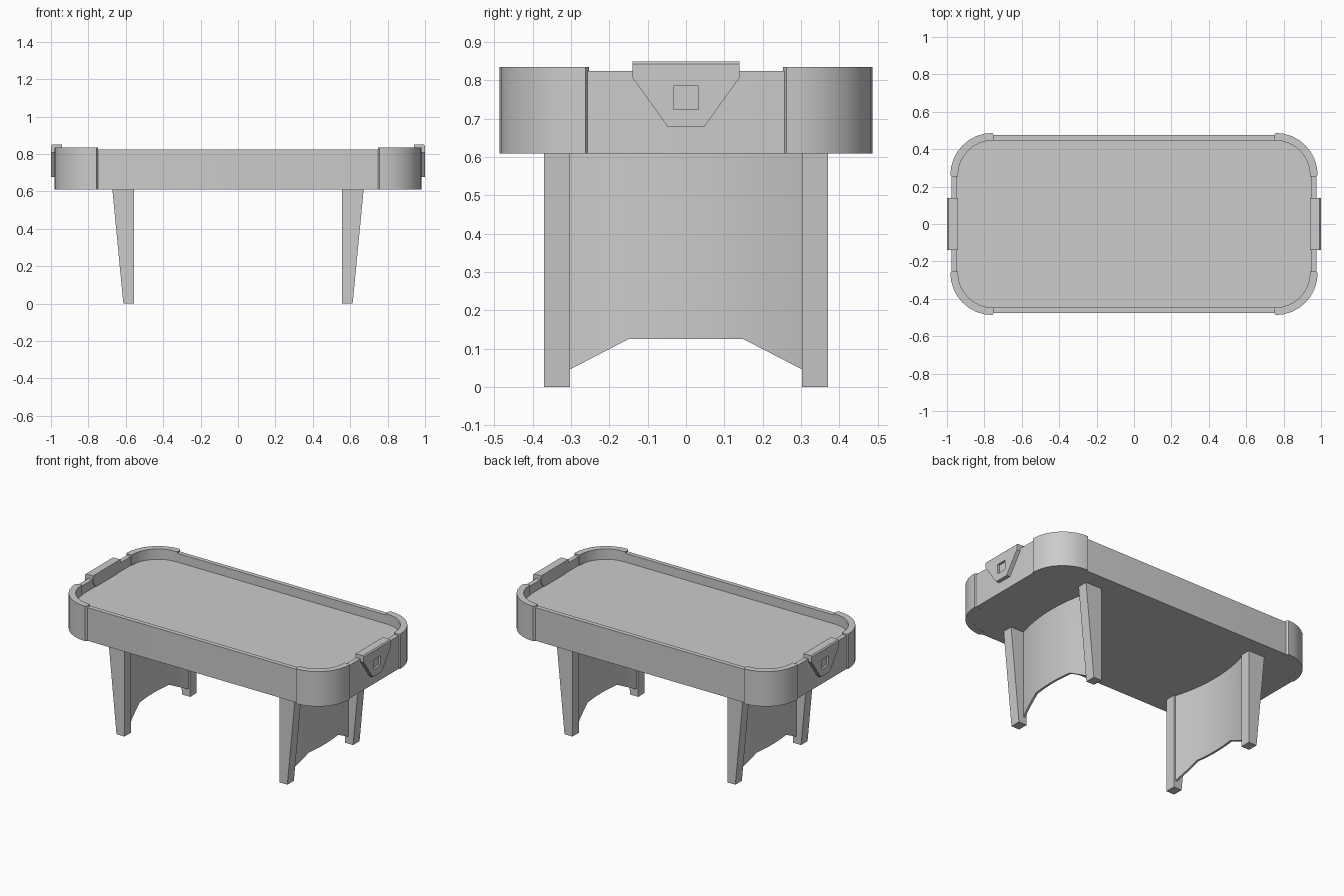
import bpy, bmesh, math
from mathutils import Vector

if "Cube" in bpy.data.objects:
    bpy.data.objects.remove(bpy.data.objects["Cube"])

CX, CY = 0.757, 0.262      # centre of the rounded corners
Z0, Z_RAIL, Z_CAP, Z_FLOOR = 0.61, 0.825, 0.835, 0.768
SEG = 8


def finish(name, bm, mirror=(), smooth=False):
    bmesh.ops.recalc_face_normals(bm, faces=bm.faces)
    me = bpy.data.meshes.new(name)
    bm.to_mesh(me)
    bm.free()
    ob = bpy.data.objects.new(name, me)
    bpy.context.collection.objects.link(ob)
    if smooth:
        bpy.ops.object.select_all(action='DESELECT')
        ob.select_set(True)
        bpy.context.view_layer.objects.active = ob
        bpy.ops.object.shade_smooth_by_angle(angle=math.radians(30))
    if mirror:
        add_mirror(ob, mirror)
    return ob


def add_mirror(ob, axes):
    m = ob.modifiers.new("mirror", 'MIRROR')
    m.use_axis = ['X' in axes, 'Y' in axes, False]
    m.use_mirror_merge = False


def loft(bm, loops, cap=True):
    """Skin a list of equally long closed loops."""
    rows = [[bm.verts.new(p) for p in lp] for lp in loops]
    n = len(rows[0])
    for a, b in zip(rows, rows[1:]):
        for i in range(n):
            j = (i + 1) % n
            bm.faces.new((a[i], a[j], b[j], b[i]))
    if cap:
        bm.faces.new(rows[0])
        bm.faces.new(rows[-1])


def extrude(pts, axis):
    """Closed solid from a polygon and an offset vector."""
    bm = bmesh.new()
    loft(bm, [pts, [Vector(p) + Vector(axis) for p in pts]])
    return bm


def rounded(hx, hy, z):
    """Rounded rectangle reaching hx, hy with the shared corner centres."""
    pts = []
    for q, (sx, sy) in enumerate(((1, 1), (-1, 1), (-1, -1), (1, -1))):
        for i in range(SEG + 1):
            a = math.pi / 2 * (q + i / SEG)
            pts.append((sx * CX + (hx - CX) * math.cos(a),
                        sy * CY + (hy - CY) * math.sin(a), z))
    return pts


# table body: outer walls, rail top, inner walls, playing surface
bm = bmesh.new()
loft(bm, [rounded(0.975, 0.475, Z0), rounded(0.975, 0.475, Z_RAIL),
          rounded(0.946, 0.446, Z_RAIL), rounded(0.946, 0.446, Z_FLOOR)])
finish("table_body", bm, smooth=True)

# raised corner guards with chamfered ends
R_OUT, R_IN = 0.225, 0.184
outer = [(R_OUT * math.cos(a), R_OUT * math.sin(a))
         for a in (math.pi / 2 * i / SEG for i in range(SEG + 1))]
inner = [(x * R_IN / R_OUT, y * R_IN / R_OUT) for x, y in reversed(outer)]
outline = [(0.212, -0.009)] + outer + [(-0.009, 0.212), (-0.009, R_IN)] \
    + inner[0:] + [(R_IN, -0.009)]
bm = extrude([(CX + x, CY + y, Z0 - 0.001) for x, y in outline],
             (0, 0, Z_CAP - Z0 + 0.001))
finish("corner_guard", bm, "XY", smooth=True)

# goal housings straddling the end rails
shape = [(-0.14, 0.85), (0.14, 0.85), (0.14, 0.808),
         (0.047, 0.678), (-0.047, 0.678), (-0.14, 0.808)]
bm = extrude([(0.942, y, z) for y, z in shape], (0.058, 0, 0))
top_edge = [e for e in bm.edges
            if all(v.co.x > 0.99 and v.co.z > 0.84 for v in e.verts)]
bmesh.ops.bevel(bm, geom=top_edge, offset=0.007, segments=1, affect='EDGES')
housing = finish("goal_housing", bm)

# square recess in each housing
bm = bmesh.new()
bmesh.ops.create_cube(bm, size=1.0)
for v in bm.verts:
    v.co = (1.0 + v.co.x * 0.03, v.co.y * 0.066, 0.755 + v.co.z * 0.062)
cutter = finish("recess_cutter", bm)
cutter.hide_render = True
cutter.hide_viewport = True
cut = housing.modifiers.new("recess", 'BOOLEAN')
cut.operation = 'DIFFERENCE'
cut.object = cutter
cut.solver = 'EXACT'
add_mirror(housing, "X")

# tapered legs
bm = extrude([(0.555, 0.303, 0), (0.613, 0.303, 0),
              (0.672, 0.303, 0.612), (0.555, 0.303, 0.612)], (0, 0.067, 0))
finish("leg", bm, "XY")

# bowed panels between the legs, with an arched lower edge
N = 16
loops = []
for i in range(N + 1):
    y = -0.305 + 0.61 * i / N
    if abs(abs(y) - 0.15) < 0.01:
        y = math.copysign(0.15, y)
    x = 0.565 + 0.045 * (1 - (y / 0.305) ** 2)
    zb = 0.125 - 0.08 * max(0.0, (abs(y) - 0.15) / 0.155)
    loops.append([(x, y, zb), (x + 0.014, y, zb),
                  (x + 0.014, y, 0.612), (x, y, 0.612)])
bm = bmesh.new()
loft(bm, loops)
finish("leg_panel", bm, "X", smooth=True)
